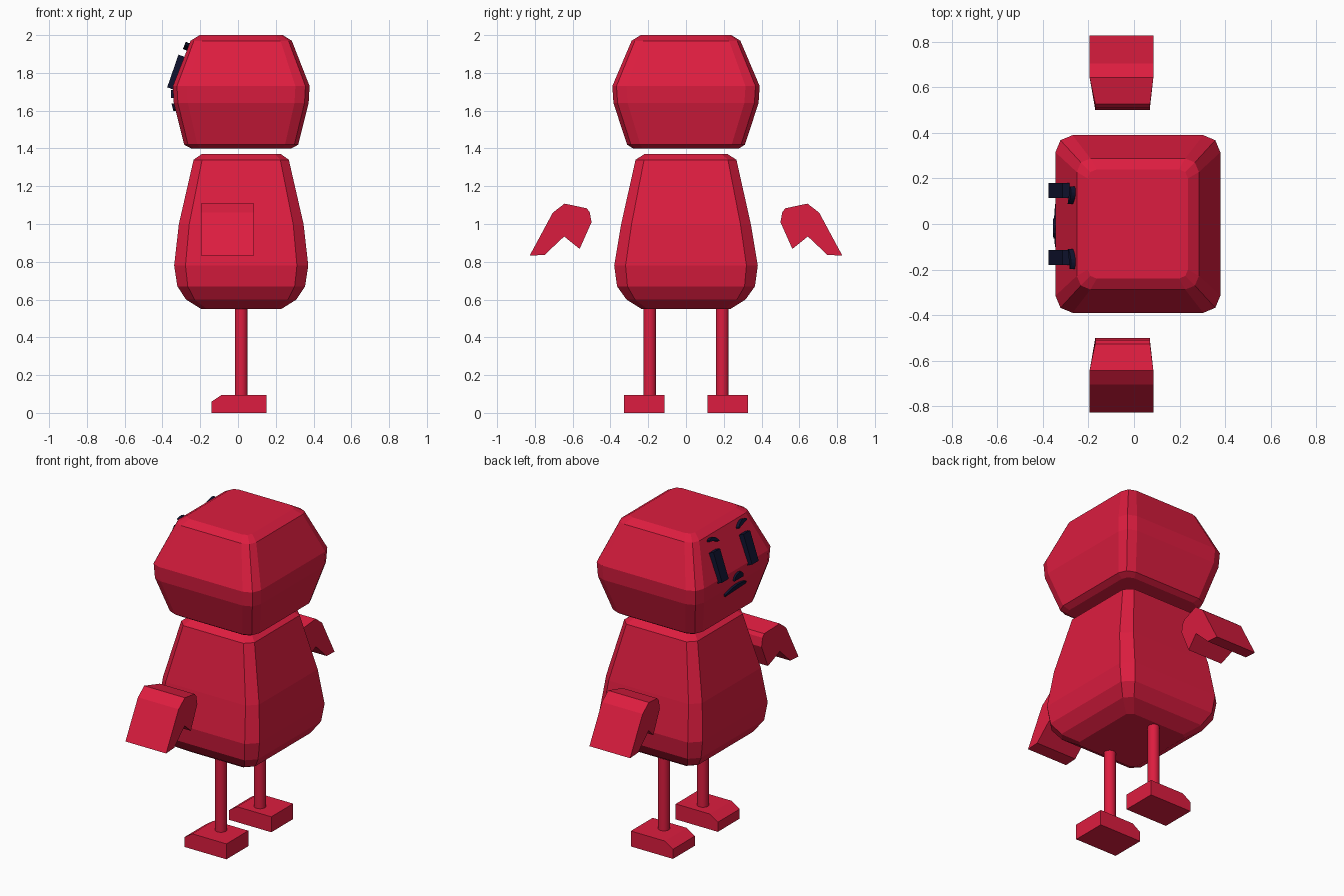
import bpy
import bmesh
from math import sin, cos, pi

if "Cube" in bpy.data.objects:
    bpy.data.objects.remove(bpy.data.objects["Cube"])


def material(name, rgb):
    m = bpy.data.materials.new(name)
    m.diffuse_color = (*rgb, 1)
    m.use_nodes = True
    m.node_tree.nodes["Principled BSDF"].inputs["Base Color"].default_value = m.diffuse_color
    return m


RED = material("red", (0.72, 0.012, 0.05))
NAVY = material("navy", (0.005, 0.007, 0.03))
CX = 0.017  # centre line of head, body and legs


def loft(name, rings, mat):
    """Skin a stack of equal-length point rings and cap both ends."""
    bm = bmesh.new()
    vs = [[bm.verts.new(p) for p in r] for r in rings]
    n = len(vs[0])
    for a, b in zip(vs, vs[1:]):
        for i in range(n):
            j = (i + 1) % n
            bm.faces.new((a[i], a[j], b[j], b[i]))
    bm.faces.new(vs[0][::-1])
    bm.faces.new(vs[-1])
    bmesh.ops.recalc_face_normals(bm, faces=bm.faces)
    me = bpy.data.meshes.new(name)
    bm.to_mesh(me)
    bm.free()
    me.materials.append(mat)
    ob = bpy.data.objects.new(name, me)
    bpy.context.collection.objects.link(ob)
    return ob


def rounded_ring(z, hx, hy, c, seg):
    """Rectangle with cut or rounded corners."""
    pts = []
    for k, (sx, sy) in enumerate([(1, 1), (-1, 1), (-1, -1), (1, -1)]):
        for i in range(seg + 1):
            a = (k + i / seg) * pi / 2
            pts.append((CX + sx * (hx - c) + c * cos(a), sy * (hy - c) + c * sin(a), z))
    return pts


# head: z, half x, half y, corner
HEAD = [(1.40, 0.265, 0.28, 0.05), (1.42, 0.302, 0.312, 0.07), (1.64, 0.357, 0.384, 0.075),
        (1.73, 0.362, 0.39, 0.075), (1.97, 0.268, 0.288, 0.06), (2.00, 0.22, 0.24, 0.04)]
loft("head", [rounded_ring(*r, 2) for r in HEAD], RED)

# pear-shaped body
BODY = [(0.55, 0.212, 0.235, 0.03), (0.60, 0.292, 0.315, 0.045), (0.67, 0.338, 0.365, 0.055),
        (0.78, 0.355, 0.38, 0.06), (1.00, 0.33, 0.343, 0.055), (1.34, 0.252, 0.267, 0.045),
        (1.37, 0.21, 0.22, 0.03)]
loft("body", [rounded_ring(*r, 1) for r in BODY], RED)

# wings: y, z, low x, high x
WING = [(0.50, 1.01, -0.17, 0.07), (0.51, 1.063, -0.17, 0.07), (0.526, 1.083, -0.17, 0.07),
        (0.643, 1.108, -0.195, 0.085), (0.705, 1.06, -0.195, 0.085), (0.828, 0.832, -0.195, 0.085),
        (0.748, 0.837, -0.195, 0.085), (0.645, 0.934, -0.195, 0.085), (0.563, 0.868, -0.17, 0.07)]
# feet: x, z
FOOT = [(-0.14, 0), (0.15, 0), (0.15, 0.096), (-0.085, 0.096), (-0.14, 0.06)]

for side, s in (("left", 1), ("right", -1)):
    loft(side + "_wing", [[(p[k], s * p[0], p[1]) for p in WING] for k in (2, 3)], RED)
    loft(side + "_foot", [[(x, s * y, z) for x, z in FOOT] for y in (0.113, 0.328)], RED)
    leg = loft(side + "_leg", [[(CX + 0.034 * cos(i * pi / 8), s * 0.192 + 0.034 * sin(i * pi / 8), z)
                                for i in range(16)] for z in (0.09, 0.57)], RED)
    for f in leg.data.polygons:
        f.use_smooth = len(f.vertices) == 4


def head_front(z):
    """x of the head's face side at height z."""
    for a, b in zip(HEAD, HEAD[1:]):
        if z <= b[0]:
            return CX - a[1] - (b[1] - a[1]) * (z - a[0]) / (b[0] - a[0])


def face_part(name, pts, thick, lean):
    """Thin plate of (y, z) outline lying on the face, raised along its slope."""
    nx = (1 - lean * lean) ** 0.5
    loft(name, [[(head_front(z) - nx * t, y, z + lean * t) for y, z in pts] for t in (-0.01, thick)], NAVY)


def arc_band(y0, z0, y1, z1, bulge, width):
    """Bent strip between two points, tapering to its ends."""
    top, low = [], []
    for i in range(7):
        t = i / 6
        b = 4 * t * (1 - t)
        y, z = y0 + (y1 - y0) * t, z0 + (z1 - z0) * t + bulge * b
        h = width * (0.35 + 0.65 * b) / 2
        top.append((y, z + h))
        low.append((y, z - h))
    return top + low[::-1]


# eyes
for side, s in (("left", 1), ("right", -1)):
    face_part(side + "_eye", [(s * 0.115, 1.712), (s * 0.18, 1.712), (s * 0.18, 1.885), (s * 0.115, 1.885)],
              0.033, 0.36)
# brows, nose and mouth
face_part("left_brow", arc_band(0.165, 1.945, 0.087, 1.922, 0.01, 0.022), 0.022, 0.36)
face_part("right_brow", arc_band(-0.11, 1.925, -0.197, 1.945, 0.008, 0.022), 0.022, 0.36)
face_part("nose", [(-0.018 + 0.045 * cos(a * pi / 6), 1.668 + 0.042 * sin(a * pi / 6)) for a in range(7)],
          0.012, 0.0)
face_part("mouth", arc_band(0.1, 1.605, -0.1, 1.615, 0.012, 0.034), 0.012, -0.2)
